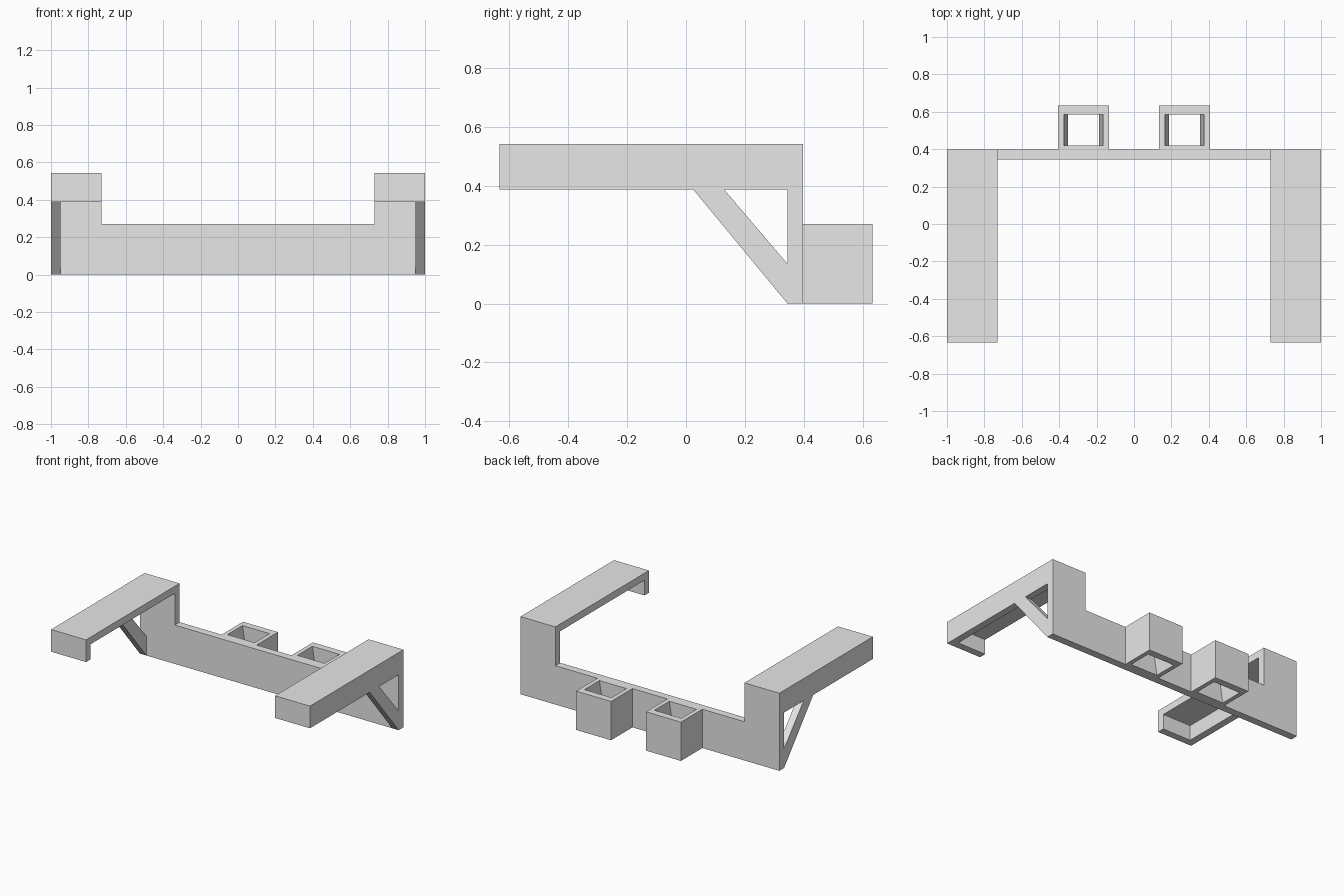
import bpy
import bmesh

cube = bpy.data.objects.get("Cube")
if cube:
    bpy.data.objects.remove(cube, do_unlink=True)

grey = bpy.data.materials.new("plain grey")
grey.use_nodes = True
grey.diffuse_color = (0.8, 0.8, 0.8, 1)
grey.node_tree.nodes["Principled BSDF"].inputs["Base Color"].default_value = (0.8, 0.8, 0.8, 1)

# Shared dimensions
WALL = 0.05
BACK, PLATE_FRONT, FRONT = 0.398, 0.345, -0.634
ARM_IN, ARM_OUT = 0.73, 1.0
ARM_LOW, TOP, BAR_TOP = 0.387, 0.542, 0.271


def finish(name, bm):
    bmesh.ops.recalc_face_normals(bm, faces=bm.faces)
    mesh = bpy.data.meshes.new(name)
    bm.to_mesh(mesh)
    bm.free()
    mesh.materials.append(grey)
    obj = bpy.data.objects.new(name, mesh)
    bpy.context.scene.collection.objects.link(obj)
    return obj


def prism(name, points, depth):
    """Extrude a closed outline along the depth vector."""
    bm = bmesh.new()
    face = bm.faces.new([bm.verts.new(p) for p in points])
    out = bmesh.ops.extrude_face_region(bm, geom=[face])
    verts = [v for v in out["geom"] if isinstance(v, bmesh.types.BMVert)]
    bmesh.ops.translate(bm, verts=verts, vec=depth)
    return finish(name, bm)


def side_prism(name, outline, x0, x1, s):
    return prism(name, [(s * x0, y, z) for y, z in outline], (s * (x1 - x0), 0, 0))


def socket(name, cx):
    """Square sleeve whose side walls pinch in at mid height."""
    def ring(bm, half, y0, y1, z):
        return [bm.verts.new((cx + x, y, z)) for x, y in
                ((-half, y0), (half, y0), (half, y1), (-half, y1))]
    bm = bmesh.new()
    hole = (0.42, 0.585)
    rings = [ring(bm, 0.135, BACK, 0.634, 0),
             ring(bm, 0.135, BACK, 0.634, BAR_TOP),
             ring(bm, 0.105, *hole, BAR_TOP),
             ring(bm, 0.083, *hole, BAR_TOP / 2),
             ring(bm, 0.105, *hole, 0)]
    for a, b in zip(rings, rings[1:] + rings[:1]):
        for i in range(4):
            j = (i + 1) % 4
            bm.faces.new((a[i], a[j], b[j], b[i]))
    return finish(name, bm)


# Back plate: low bar with a raised end behind each arm
half = [(ARM_OUT, 0), (ARM_OUT, TOP), (ARM_IN, TOP), (ARM_IN, BAR_TOP)]
outline = half + [(-x, z) for x, z in reversed(half)]
prism("back_plate", [(x, PLATE_FRONT, z) for x, z in outline],
      (0, BACK - PLATE_FRONT, 0))

for side, s in (("left", 1), ("right", -1)):
    # Arm: top and front lip as one angle profile, then the outer wall
    angle = [(PLATE_FRONT, TOP), (FRONT, TOP), (FRONT, ARM_LOW),
             (FRONT + WALL, ARM_LOW), (FRONT + WALL, TOP - WALL),
             (PLATE_FRONT, TOP - WALL)]
    side_prism(side + "_arm_top", angle, ARM_IN, ARM_OUT, s)
    wall = [(FRONT + WALL, ARM_LOW), (PLATE_FRONT, ARM_LOW),
            (PLATE_FRONT, TOP - WALL), (FRONT + WALL, TOP - WALL)]
    side_prism(side + "_arm_wall", wall, ARM_OUT - WALL, ARM_OUT, s)
    # Diagonal brace below the outer wall
    brace = [(0.025, ARM_LOW), (0.13, ARM_LOW), (PLATE_FRONT, 0.135), (PLATE_FRONT, 0)]
    side_prism(side + "_brace", brace, ARM_OUT - WALL, ARM_OUT, s)
    socket(side + "_socket", s * 0.27)
